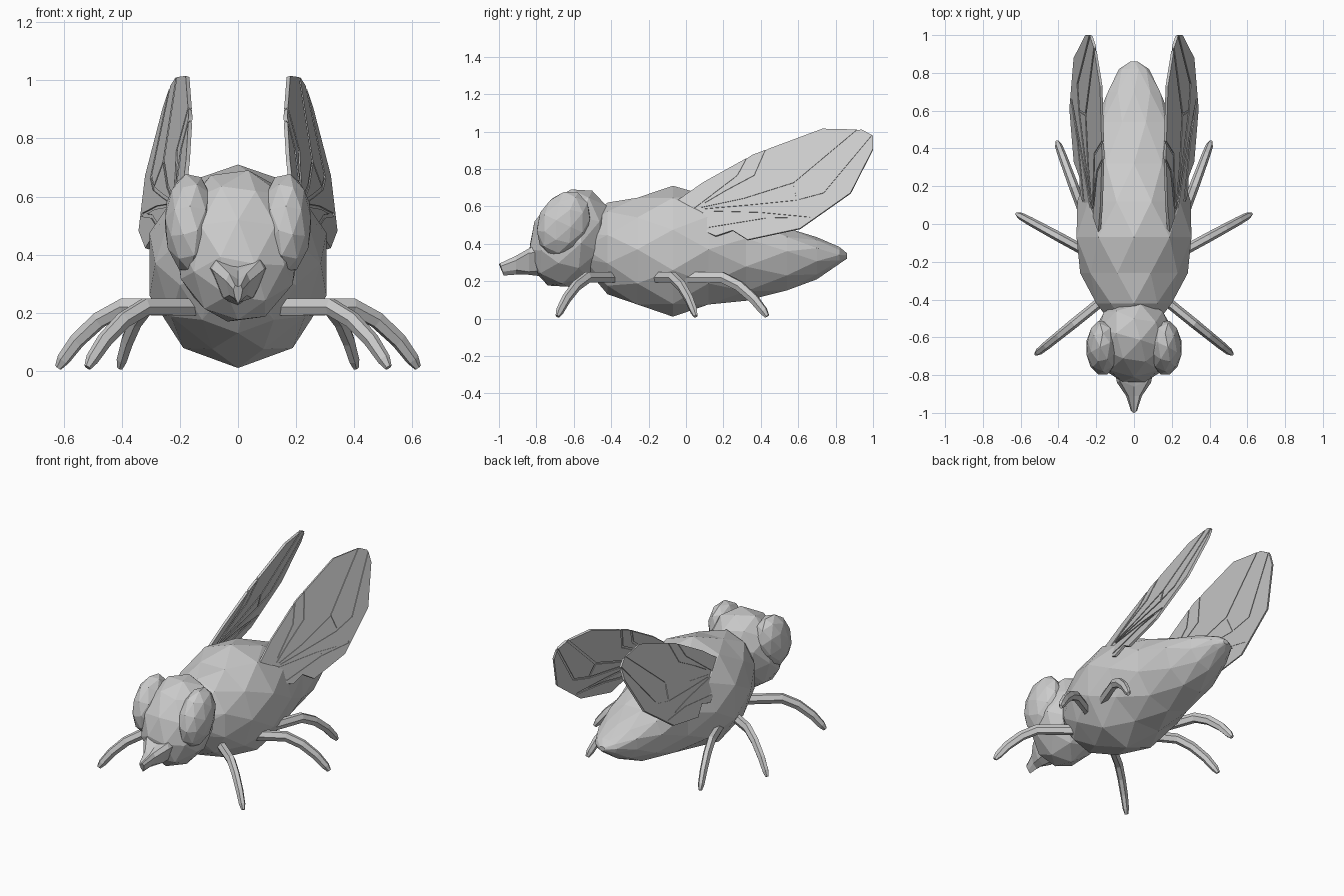
import bpy, bmesh, math
from mathutils import Vector, Euler, Matrix

if "Cube" in bpy.data.objects:
    bpy.data.objects.remove(bpy.data.objects["Cube"])


def finish(name, bm, mirror=False):
    bmesh.ops.recalc_face_normals(bm, faces=bm.faces)
    me = bpy.data.meshes.new(name)
    bm.to_mesh(me)
    bm.free()
    ob = bpy.data.objects.new(name, me)
    bpy.context.collection.objects.link(ob)
    if mirror:
        add_mirror(ob)
    return ob


def add_mirror(ob):
    m = ob.modifiers.new("mirror", "MIRROR")
    m.use_mirror_merge = False


def ellipsoid(name, loc, size, rot, mirror=False):
    bm = bmesh.new()
    mat = Matrix.LocRotScale(Vector(loc), Euler([math.radians(a) for a in rot]), Vector(size))
    bmesh.ops.create_icosphere(bm, subdivisions=2, radius=1, matrix=mat)
    return finish(name, bm, mirror)


def loft(bm, rings, stagger=False):
    """Join rings of points with faces; staggered rings get triangles."""
    loops = [[bm.verts.new(p) for p in r] for r in rings]
    for k, (a, b) in enumerate(zip(loops, loops[1:])):
        n = len(a)
        for i in range(n):
            j = (i + 1) % n
            if not stagger:
                bm.faces.new((a[i], a[j], b[j], b[i]))
            elif k % 2 == 0:
                bm.faces.new((a[i], a[j], b[i]))
                bm.faces.new((a[j], b[j], b[i]))
            else:
                bm.faces.new((a[i], b[j], b[i]))
                bm.faces.new((a[i], a[j], b[j]))
    bm.faces.new(loops[0])
    bm.faces.new(loops[-1])


# Body: staggered rings (y, half width, top, bottom, height of widest point)
SIDES = 10
body = [(-.55, .10, .50, .28, .38), (-.42, .21, .62, .13, .37), (-.26, .285, .66, .06, .37),
        (-.07, .32, .71, .01, .37), (.12, .30, .67, .06, .37), (.32, .25, .58, .095, .36),
        (.54, .205, .49, .14, .36), (.70, .145, .435, .21, .35), (.82, .08, .385, .29, .34),
        (.86, .02, .35, .32, .335)]
rings = []
for k, (y, w, top, bot, mid) in enumerate(body):
    ring = []
    for i in range(SIDES):
        t = math.tau * (i + .5 * (k % 2)) / SIDES + math.pi / 10 * 4
        s = math.sin(t)
        ring.append((w * math.cos(t), y, mid + s * ((top - mid) if s > 0 else (mid - bot))))
    rings.append(ring)
bm = bmesh.new()
loft(bm, rings, stagger=True)
finish("body", bm)

# Head and compound eyes
ellipsoid("head", (0, -.62, .43), (.22, .21, .28), (-25, 0, 0))
ellipsoid("eyes", (.165, -.655, .508), (.09, .138, .182), (-25, 0, 0), mirror=True)

# Mouth: tapered snout with a notched top
bm = bmesh.new()
loft(bm, [
    [(0, -.74, .40), (.09, -.74, .41), (.11, -.74, .36), (.06, -.72, .26), (0, -.72, .22),
     (-.06, -.72, .26), (-.11, -.74, .36), (-.09, -.74, .41)],
    [(0, -.86, .345), (.075, -.83, .38), (.09, -.84, .35), (.05, -.84, .25), (0, -.85, .235),
     (-.05, -.84, .25), (-.09, -.84, .35), (-.075, -.83, .38)],
    [(0, -.91, .315), (.03, -.91, .335), (.042, -.91, .31), (.03, -.91, .26), (0, -.91, .235),
     (-.03, -.91, .26), (-.042, -.91, .31), (-.03, -.91, .335)],
    [(0, -1, .29), (.01, -.995, .295), (.016, -.99, .28), (.01, -.98, .25), (0, -.975, .23),
     (-.01, -.98, .25), (-.016, -.99, .28), (-.01, -.995, .295)]])
finish("mouth", bm)

# Legs: one bent profile (reach, height, thickness) pointed three ways
profile = [(0, .22, .03), (.25, .22, .03), (.345, .175, .028),
           (.43, .105, .026), (.485, .04, .022), (.505, .012, .012)]


def leg(name, start, direction):
    d = Vector((*direction, 0)).normalized()
    side = Vector((-d.y, d.x, 0))
    up = Vector((0, 0, 1))
    rings = []
    for k, (r, z, th) in enumerate(profile):
        r0, z0, _ = profile[max(k - 1, 0)]
        r1, z1, _ = profile[min(k + 1, len(profile) - 1)]
        tangent = (d * (r1 - r0) + up * (z1 - z0)).normalized()
        normal = tangent.cross(side)
        if normal.z < 0:
            normal.negate()
        c = Vector((*start, 0)) + d * r + up * z
        rings.append([c + (side * .8 * math.cos(a) + normal * math.sin(a)) * th * 1.1
                      for a in (math.tau * (i + .5) / 6 + math.pi / 6 for i in range(6))])
    bm = bmesh.new()
    loft(bm, rings)
    finish(name, bm, mirror=True)


leg("front_legs", (.125, -.37), (.78, -.63))
leg("middle_legs", (.175, -.19), (.88, .48))
leg("hind_legs", (.23, -.04), (.35, .94))

# Wings: leaning flat plate, side outline given as (y, z)
NORMAL = Vector((1, -.155, .339)).normalized()


def on_wing(y, z):
    return Vector((.404 + .155 * y - .339 * z, y, z))


def slab(bm, pts, thick):
    """Flat prism centred on a set of points in the wing plane."""
    lo = [bm.verts.new(p - NORMAL * thick / 2) for p in pts]
    hi = [bm.verts.new(p + NORMAL * thick / 2) for p in pts]
    bm.faces.new(lo[::-1])
    bm.faces.new(hi)
    n = len(pts)
    for i in range(n):
        bm.faces.new((lo[i], lo[(i + 1) % n], hi[(i + 1) % n], hi[i]))


outline = [(-.06, .62), (.09, .725), (.36, .875), (.73, 1.013), (.94, 1.008), (1.0, .977),
           (1.0, .905), (.88, .67), (.61, .48), (.33, .42), (.25, .47), (.16, .44), (.09, .47), (.04, .56)]
points = [on_wing(*p) for p in outline]
bm = bmesh.new()
slab(bm, points, .005)
finish("wing_membranes", bm, mirror=True)
bm = bmesh.new()
slab(bm, points, .014)
panels = finish("wing_panels", bm)

# Vein grooves cut through the panels down to the membrane
veins = [[(.05, .585), (.28, .76), (.35, .89)],
         [(.05, .58), (.22, .68), (.37, .76), (.44, .92)],
         [(.05, .58), (.31, .635), (.58, .72), (.95, 1.03)],
         [(.05, .575), (.34, .60), (.59, .625), (.74, .665), (1.02, 1.0)],
         [(.58, .72), (.60, .625)],
         [(.05, .57), (.40, .56), (.66, .535)],
         [(.06, .47), (.43, .53), (.66, .535)]]
bm = bmesh.new()
for v in veins:
    for a, b in zip(v, v[1:]):
        pa, pb = on_wing(*a), on_wing(*b)
        d = (pb - pa).normalized()
        w = d.cross(NORMAL) * .006
        pa, pb = pa - d * .004, pb + d * .004
        slab(bm, [pa - w, pb - w, pb + w, pa + w], .05)
cutter = finish("vein_cutter", bm)
cutter.hide_render = True
cutter.hide_viewport = True
cut = panels.modifiers.new("veins", "BOOLEAN")
cut.operation = "DIFFERENCE"
cut.solver = "EXACT"
cut.use_self = True
cut.object = cutter
add_mirror(panels)
